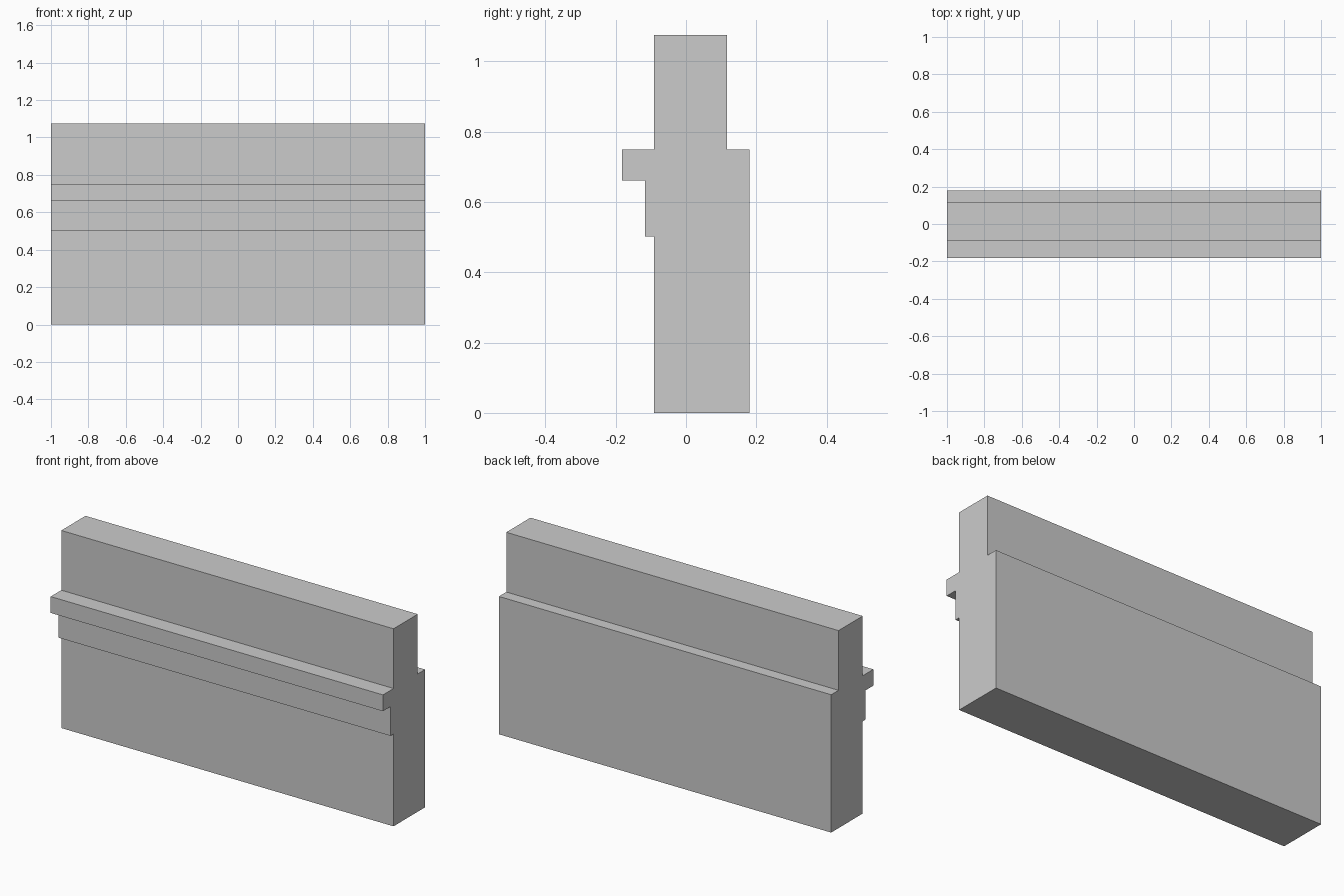
import bpy
import bmesh

if "Cube" in bpy.data.objects:
    bpy.data.objects.remove(bpy.data.objects["Cube"])

# Plain grey for the whole wall
grey = bpy.data.materials.new("light_grey")
grey.diffuse_color = (0.6, 0.6, 0.6, 1.0)
grey.use_nodes = True
grey.node_tree.nodes["Principled BSDF"].inputs["Base Color"].default_value = grey.diffuse_color

# Cross-section (y, z): thick base, stepped front ledge, thinner parapet
profile = [
    (-0.091, 0.0), (0.18, 0.0), (0.18, 0.75), (0.117, 0.75),
    (0.117, 1.075), (-0.091, 1.075), (-0.091, 0.75), (-0.182, 0.75),
    (-0.182, 0.661), (-0.117, 0.661), (-0.117, 0.502), (-0.091, 0.502),
]

# Extrude the section along the wall's length
bm = bmesh.new()
section = bm.faces.new([bm.verts.new((-1.0, y, z)) for y, z in profile])
result = bmesh.ops.extrude_face_region(bm, geom=[section], use_keep_orig=True)
far_verts = [g for g in result["geom"] if isinstance(g, bmesh.types.BMVert)]
bmesh.ops.translate(bm, verts=far_verts, vec=(2.0, 0.0, 0.0))
bmesh.ops.recalc_face_normals(bm, faces=bm.faces[:])

mesh = bpy.data.meshes.new("ledged_wall")
bm.to_mesh(mesh)
bm.free()
mesh.materials.append(grey)
wall = bpy.data.objects.new("ledged_wall", mesh)
bpy.context.collection.objects.link(wall)
